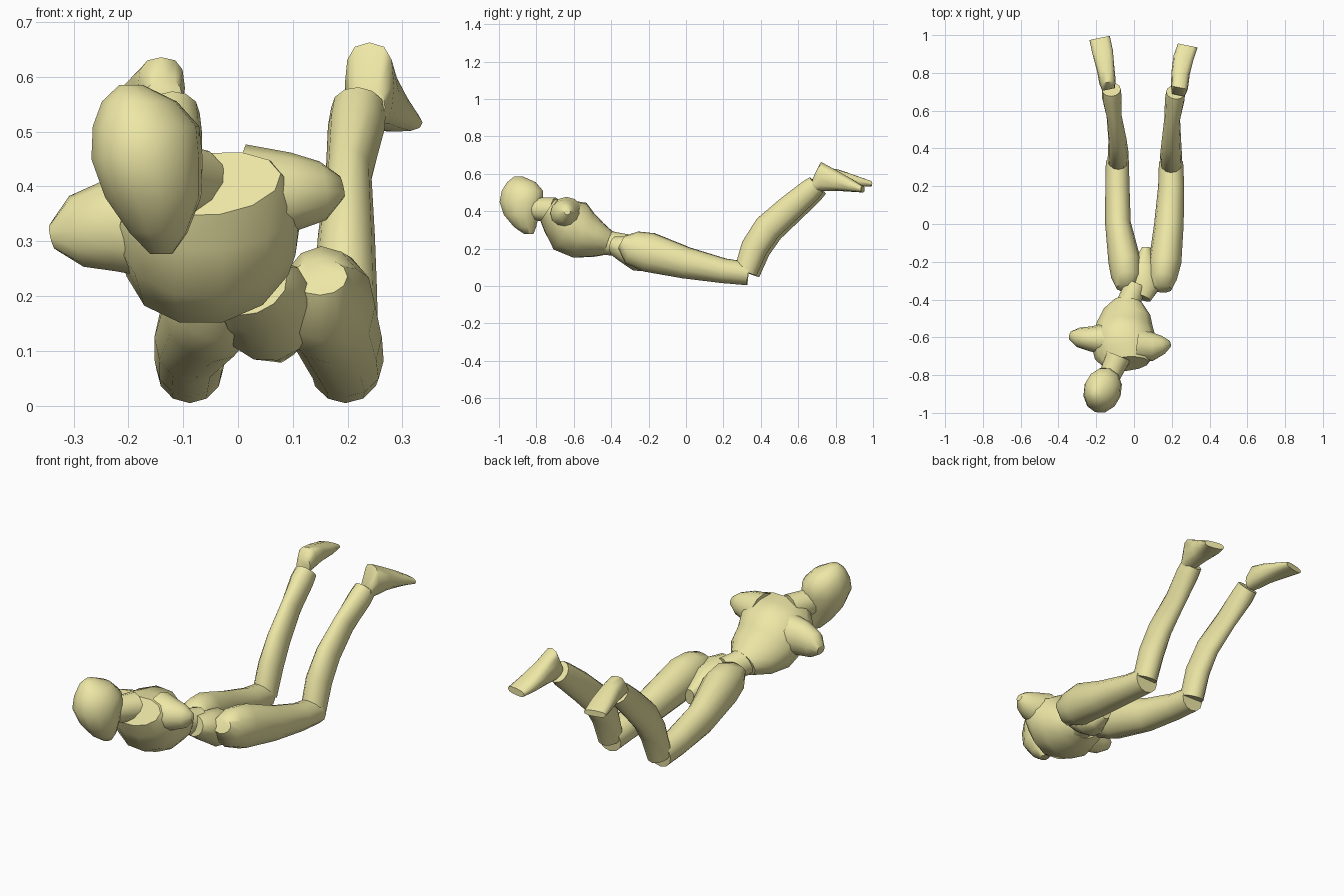
import bpy, bmesh
from math import cos, sin, pi, radians, copysign
from mathutils import Vector

skin = bpy.data.materials.new("pale_yellow")
skin.diffuse_color = (0.85, 0.80, 0.38, 1)


def loft(name, rings, ref=(1, 0, 0), axis=None, sides=12, power=1.0, angle=50):
    """Skin rings (x, y, z, half width, half depth); ref is the width direction."""
    bm = bmesh.new()
    pts = [Vector(r[:3]) for r in rings]
    loops = []
    for i, r in enumerate(rings):
        t = Vector(axis) if axis else pts[min(i + 1, len(pts) - 1)] - pts[max(i - 1, 0)]
        t.normalize()
        u = Vector(ref)
        u = (u - t * u.dot(t)).normalized()
        v = t.cross(u)
        loop = []
        for k in range(sides):
            a = 2 * pi * k / sides
            c, s = (copysign(abs(f) ** power, f) for f in (cos(a), sin(a)))
            loop.append(bm.verts.new(pts[i] + u * (c * r[3]) + v * (s * r[4])))
        loops.append(loop)
    for a, b in zip(loops, loops[1:]):
        for k in range(sides):
            j = (k + 1) % sides
            bm.faces.new((a[k], a[j], b[j], b[k]))
    bm.faces.new(loops[0][::-1])
    bm.faces.new(loops[-1])
    bmesh.ops.recalc_face_normals(bm, faces=bm.faces)
    me = bpy.data.meshes.new(name)
    bm.to_mesh(me)
    bm.free()
    me.materials.append(skin)
    ob = bpy.data.objects.new(name, me)
    bpy.context.collection.objects.link(ob)
    bpy.ops.object.select_all(action='DESELECT')
    ob.select_set(True)
    bpy.context.view_layer.objects.active = ob
    bpy.ops.object.shade_smooth_by_angle(angle=radians(angle))
    return ob


# Head: egg stacked from chin to crown, turned to one side
loft("head", [
    (-0.140, -0.840, 0.277, 0.025, 0.020),
    (-0.145, -0.860, 0.315, 0.062, 0.052),
    (-0.155, -0.880, 0.380, 0.097, 0.088),
    (-0.166, -0.880, 0.450, 0.123, 0.100),
    (-0.168, -0.875, 0.510, 0.115, 0.096),
    (-0.180, -0.880, 0.555, 0.080, 0.068),
    (-0.195, -0.895, 0.585, 0.025, 0.022)],
    ref=(-0.32, -0.95, 0), axis=(0, 0, 1))

# Neck
loft("neck", [
    (-0.085, -0.70, 0.405, 0.070, 0.068),
    (-0.105, -0.75, 0.408, 0.062, 0.066),
    (-0.135, -0.82, 0.415, 0.055, 0.060)])

# Chest, rolled towards one shoulder
tilt = (cos(radians(12)), 0, sin(radians(12)))
loft("chest", [
    (-0.030, -0.410, 0.228, 0.075, 0.065),
    (-0.040, -0.470, 0.248, 0.130, 0.095),
    (-0.052, -0.545, 0.268, 0.155, 0.132),
    (-0.055, -0.620, 0.320, 0.172, 0.155),
    (-0.045, -0.690, 0.372, 0.165, 0.108),
    (-0.045, -0.740, 0.405, 0.125, 0.068)], ref=tilt)

# Shoulder stumps
loft("right_shoulder", [
    (0.02, -0.640, 0.385, 0.090, 0.092),
    (0.10, -0.650, 0.390, 0.075, 0.072),
    (0.155, -0.640, 0.392, 0.048, 0.054),
    (0.190, -0.635, 0.400, 0.018, 0.020)], ref=(0, 1, 0))
loft("left_shoulder", [
    (-0.14, -0.610, 0.330, 0.090, 0.100),
    (-0.23, -0.608, 0.330, 0.066, 0.085),
    (-0.295, -0.600, 0.318, 0.052, 0.066),
    (-0.338, -0.590, 0.308, 0.022, 0.024)], ref=(0, 1, 0))

# Waist and pelvis
loft("waist", [
    (-0.035, -0.450, 0.235, 0.070, 0.068),
    (-0.015, -0.380, 0.225, 0.060, 0.063),
    (0.010, -0.320, 0.215, 0.060, 0.062)])
loft("pelvis", [
    (0.025, -0.385, 0.215, 0.070, 0.050),
    (0.045, -0.335, 0.200, 0.088, 0.070),
    (0.055, -0.250, 0.165, 0.085, 0.090),
    (0.065, -0.180, 0.145, 0.050, 0.070),
    (0.068, -0.125, 0.140, 0.025, 0.040)], ref=tilt)

# Legs: shared side profile (y, z, half depth), own x centres and half widths
thigh = [(-0.345, 0.235, 0.038), (-0.290, 0.205, 0.092), (-0.200, 0.180, 0.106),
         (0.000, 0.123, 0.084), (0.200, 0.081, 0.066), (0.330, 0.066, 0.062)]
shin = [(0.318, 0.075, 0.062), (0.365, 0.205, 0.072), (0.435, 0.310, 0.075),
        (0.555, 0.418, 0.070), (0.660, 0.508, 0.062), (0.697, 0.541, 0.054)]
legs = {
    "right": ([(0.150, 0.050), (0.152, 0.074), (0.165, 0.086), (0.185, 0.078),
               (0.197, 0.069), (0.196, 0.064)],
              [(0.198, 0.058), (0.196, 0.058), (0.198, 0.052), (0.202, 0.042),
               (0.216, 0.052), (0.220, 0.050)], 0.0),
    "left": ([(-0.045, 0.050), (-0.042, 0.078), (-0.050, 0.086), (-0.085, 0.068),
              (-0.088, 0.064), (-0.088, 0.061)],
             [(-0.085, 0.056), (-0.083, 0.054), (-0.088, 0.048), (-0.105, 0.040),
              (-0.118, 0.052), (-0.120, 0.050)], 0.015)}
for side, (tx, sx, dy) in legs.items():
    loft(side + "_thigh", [(x, y + dy / 3, z, w, d) for (x, w), (y, z, d) in zip(tx, thigh)])
    loft(side + "_shin", [(x, y + dy, z - dy / 2, w, d) for (x, w), (y, z, d) in zip(sx, shin)])

# Feet: tall heel flattening into a thin toe edge
loft("right_foot", [
    (0.235, 0.682, 0.545, 0.034, 0.035),
    (0.240, 0.722, 0.585, 0.046, 0.078),
    (0.247, 0.800, 0.565, 0.049, 0.056),
    (0.262, 0.880, 0.540, 0.054, 0.036),
    (0.285, 0.945, 0.517, 0.053, 0.017)],
    axis=(0.2, 0.98, 0), power=0.75)
loft("left_foot", [
    (-0.135, 0.712, 0.560, 0.034, 0.035),
    (-0.140, 0.750, 0.580, 0.044, 0.056),
    (-0.150, 0.820, 0.575, 0.047, 0.046),
    (-0.166, 0.910, 0.560, 0.055, 0.030),
    (-0.182, 0.985, 0.547, 0.055, 0.015)],
    axis=(-0.2, 0.98, 0), power=0.75)
